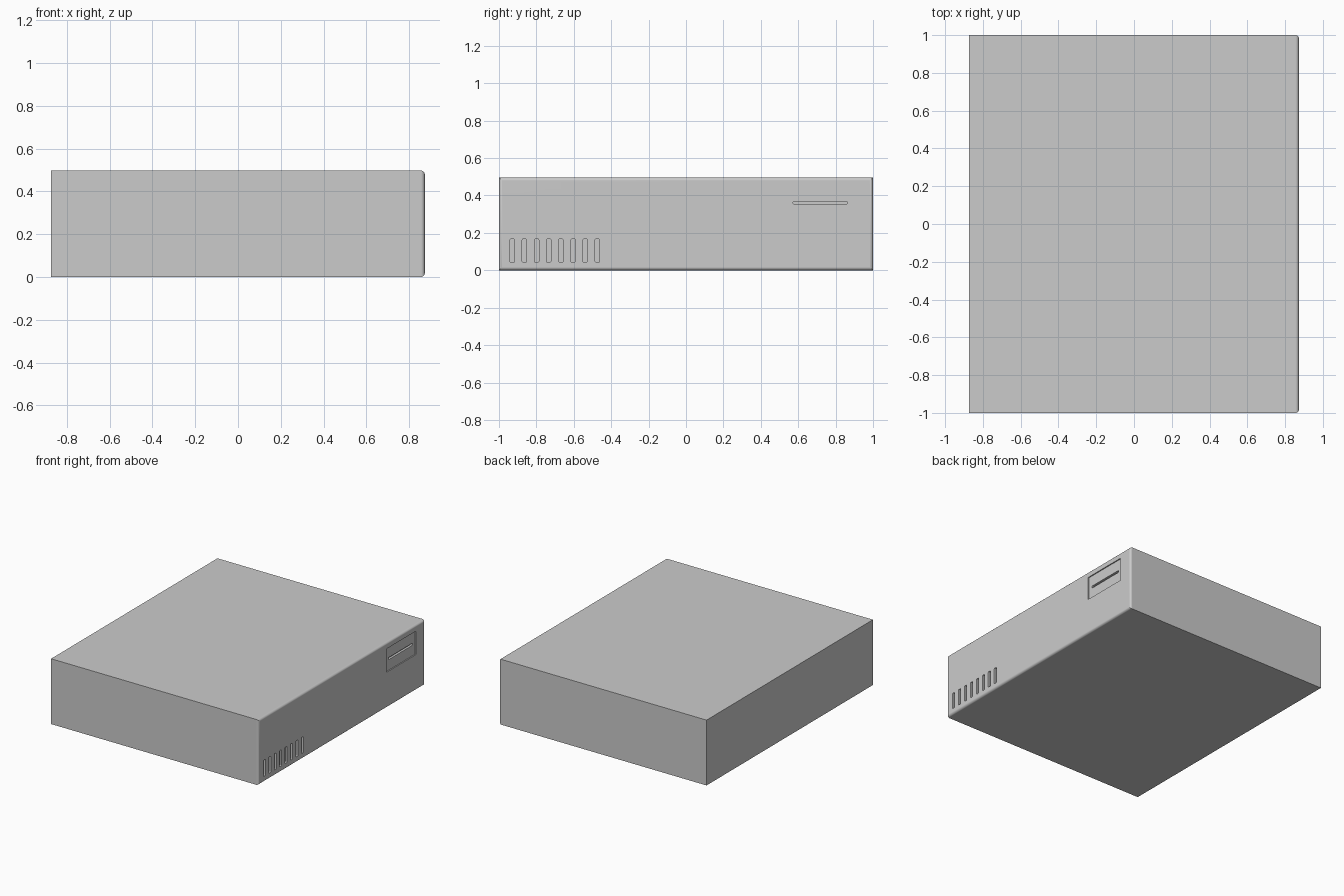
import bpy, bmesh
from mathutils import Matrix

if "Cube" in bpy.data.objects:
    bpy.data.objects.remove(bpy.data.objects["Cube"])

W, D, H = 0.873, 1.0, 0.497   # half width, half depth, height
FACE = W                      # the detailed panel is on +x


def new_object(name, bm):
    mesh = bpy.data.meshes.new(name)
    bm.to_mesh(mesh)
    bm.free()
    obj = bpy.data.objects.new(name, mesh)
    bpy.context.collection.objects.link(obj)
    return obj


def add_box(bm, lo, hi):
    size = [b - a for a, b in zip(lo, hi)]
    mid = [(a + b) / 2 for a, b in zip(lo, hi)]
    m = Matrix.Translation(mid) @ Matrix.Diagonal((*size, 1))
    return bmesh.ops.create_cube(bm, size=1, matrix=m)["verts"]


def add_slot(bm, y, z, hy, hz, depth, radius=0):
    """Recess cutter in the panel, with corners rounded along x."""
    verts = add_box(bm, (FACE - depth, y - hy, z - hz), (FACE + 0.05, y + hy, z + hz))
    if radius:
        edges = {e for v in verts for e in v.link_edges
                 if abs(e.verts[0].co.x - e.verts[1].co.x) > 1e-4}
        bmesh.ops.bevel(bm, geom=list(edges), offset=radius, segments=3,
                        profile=0.5, affect='EDGES')


# Case: box with the edges around the panel rounded
bm = bmesh.new()
add_box(bm, (-W, -D, 0), (W, D, H))
rim = [e for e in bm.edges if all(v.co.x > 0 for v in e.verts)]
bmesh.ops.bevel(bm, geom=rim, offset=0.018, segments=5, profile=0.5, affect='EDGES')
case = new_object("case", bm)

# Drive bay recess
bm = bmesh.new()
add_slot(bm, 0.717, 0.362, 0.177, 0.089, 0.008)
bay = new_object("bay_cutter", bm)

# Disc slot inside the bay and the row of vents
bm = bmesh.new()
add_slot(bm, 0.717, 0.361, 0.144, 0.008, 0.025, 0.006)
for i in range(8):
    add_slot(bm, -0.929 + i * 0.065, 0.105, 0.012, 0.062, 0.015, 0.006)
slots = new_object("slot_cutter", bm)

bpy.context.view_layer.objects.active = case
case.select_set(True)
for cutter in (bay, slots):
    cutter.hide_render = True
    mod = case.modifiers.new(cutter.name, 'BOOLEAN')
    mod.operation = 'DIFFERENCE'
    mod.solver = 'EXACT'
    mod.object = cutter
    bpy.ops.object.modifier_apply(modifier=mod.name)
    bpy.data.objects.remove(cutter)

# Smooth rounded edges while keeping the large faces flat
bpy.ops.object.shade_smooth_by_angle(angle=0.6)
normals = case.modifiers.new("flat_faces", 'WEIGHTED_NORMAL')
normals.keep_sharp = True
